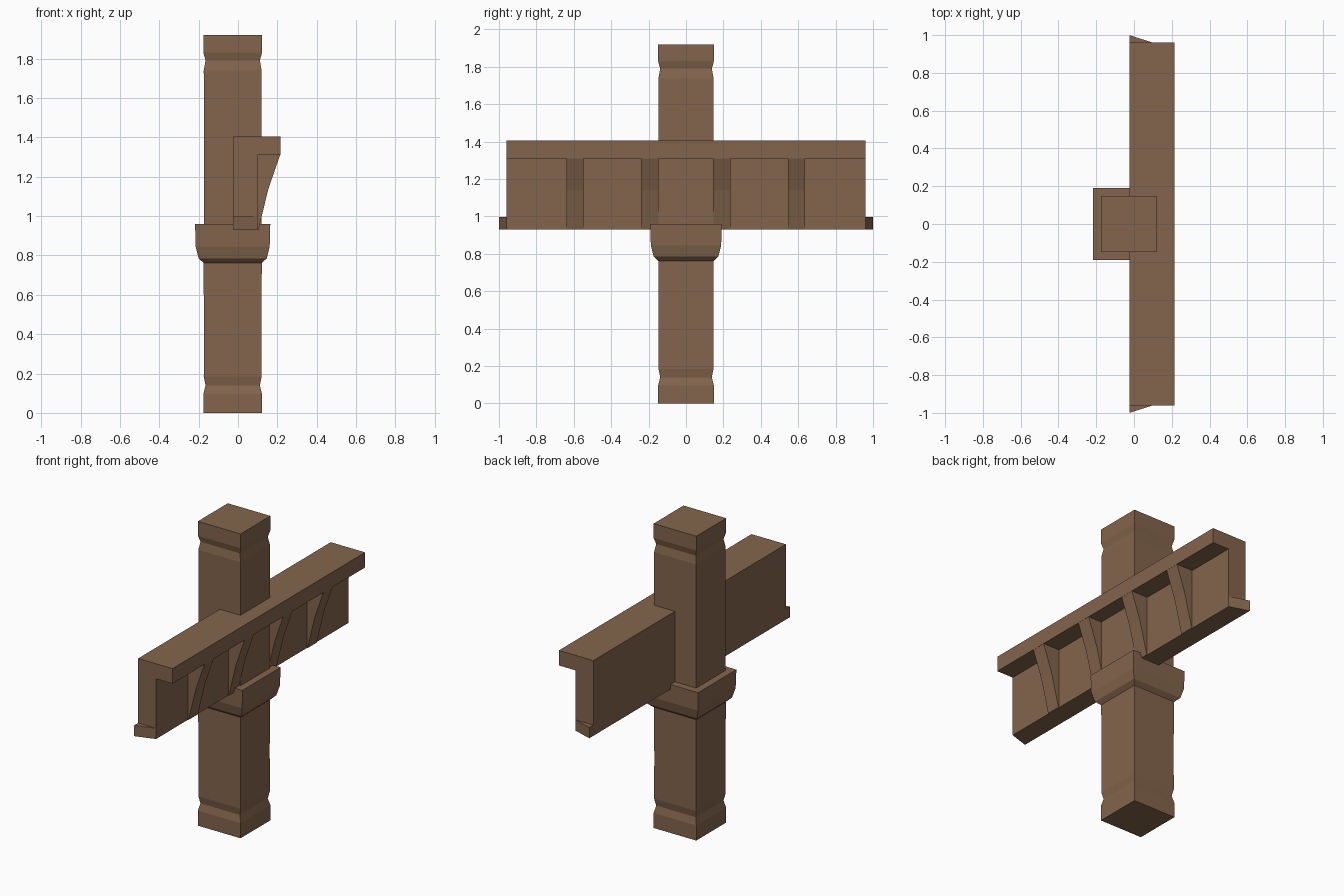
import bpy, bmesh

if "Cube" in bpy.data.objects:
    bpy.data.objects.remove(bpy.data.objects["Cube"])

wood = bpy.data.materials.new("brown wood")
wood.diffuse_color = (0.23, 0.13, 0.072, 1)
wood.use_nodes = True
wood.node_tree.nodes["Principled BSDF"].inputs["Base Color"].default_value = wood.diffuse_color
PX = -0.027  # post axis in x


def finish(name, bm):
    bmesh.ops.recalc_face_normals(bm, faces=bm.faces)
    me = bpy.data.meshes.new(name)
    bm.to_mesh(me)
    bm.free()
    me.materials.append(wood)
    ob = bpy.data.objects.new(name, me)
    bpy.context.collection.objects.link(ob)
    return ob


def square_loft(name, profile):
    """Stack square rings given as (height, half width)."""
    bm = bmesh.new()
    rings = [[bm.verts.new((PX + sx * h, sy * h, z))
              for sx, sy in ((-1, -1), (1, -1), (1, 1), (-1, 1))]
             for z, h in profile]
    for a, b in zip(rings, rings[1:]):
        for i in range(4):
            j = (i + 1) % 4
            bm.faces.new((a[i], a[j], b[j], b[i]))
    bm.faces.new(rings[0])
    bm.faces.new(rings[-1])
    return finish(name, bm)


def extrude(name, outline, vec):
    """Extrude a closed 3D outline along a vector."""
    bm = bmesh.new()
    face = bm.faces.new([bm.verts.new(p) for p in outline])
    res = bmesh.ops.extrude_face_region(bm, geom=[face])
    verts = [v for v in res["geom"] if isinstance(v, bmesh.types.BMVert)]
    bmesh.ops.translate(bm, verts=verts, vec=vec)
    return finish(name, bm)


# Post with a V groove near each end
square_loft("post", [(0, 0.149), (0.095, 0.149), (0.14, 0.138), (0.185, 0.147),
                     (0.45, 0.146), (0.76, 0.148), (0.96, 0.146), (1.74, 0.147),
                     (1.79, 0.138), (1.83, 0.149), (1.92, 0.149)])

# Collar that carries the beam
square_loft("collar", [(0.76, 0.146), (0.785, 0.173), (0.845, 0.188),
                       (0.96, 0.191)])

# Beam with an overhanging lip
section = [(-0.025, 0.93), (0.1, 0.93), (0.1, 1.31), (0.215, 1.31),
           (0.215, 1.405), (-0.025, 1.405)]
extrude("beam", [(x, -0.96, z) for x, z in section], (0, 1.92, 0))

# Curved brackets under the lip
curve = [(0.09, 0.93), (0.104, 0.93), (0.118, 0.99), (0.155, 1.14),
         (0.214, 1.31), (0.09, 1.31)]
for i, y in enumerate((-0.64, -0.24, 0.145, 0.545)):
    extrude(f"bracket_{i + 1}", [(x, y, z) for x, z in curve], (0, 0.092, 0))

# Tapered foot at each beam end
for side, name in ((-1, "front_end_foot"), (1, "back_end_foot")):
    extrude(name, [(-0.025, side * 0.95, 0.93), (-0.025, side, 0.93),
                   (0.1, side * 0.96, 0.93), (0.1, side * 0.95, 0.93)],
            (0, 0, 0.068))
